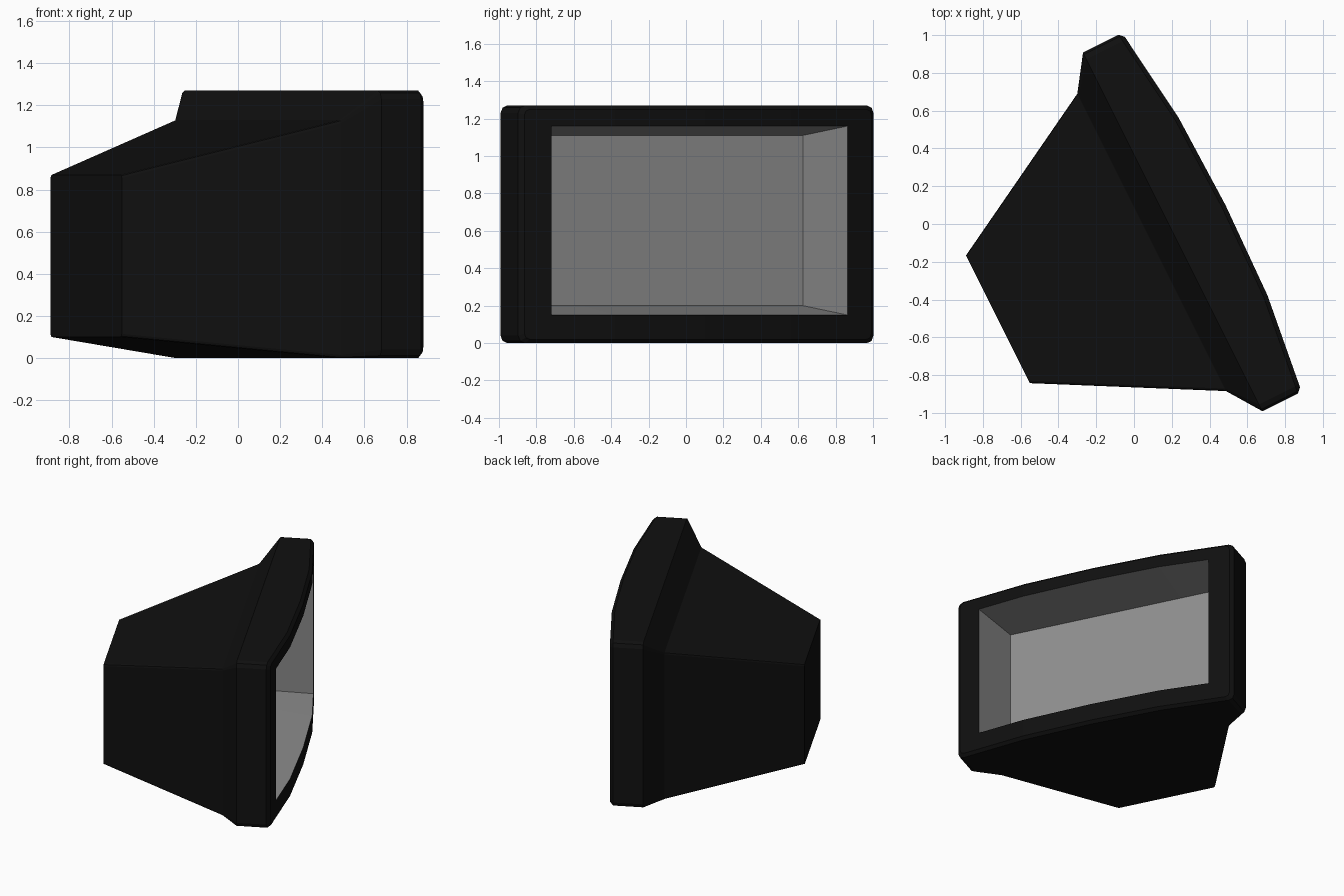
import bpy, bmesh, math

if "Cube" in bpy.data.objects:
    bpy.data.objects.remove(bpy.data.objects["Cube"])

ANGLE = math.radians(-63.43)          # the monitor is turned about z
OFFSET = 0.129                        # shift along its own width


def material(name, rgb):
    m = bpy.data.materials.new(name)
    m.diffuse_color = (*rgb, 1)
    m.use_nodes = True
    m.node_tree.nodes["Principled BSDF"].inputs["Base Color"].default_value = m.diffuse_color
    return m


black = material("black plastic", (0.005, 0.005, 0.005))
grey = material("grey screen", (0.27, 0.27, 0.27))


def front_depth(u):
    """Faceted bulge of the front of the bezel."""
    a = abs(u)
    if a < 0.525:
        return 0.478 - 0.015 * a / 0.525
    return 0.463 - 0.063 * (a - 0.525) / 0.51


def outline(half, z0, z1, r, depth):
    """Rectangle with chamfered corners; depth is a number or a function of u."""
    mid = 0.525 if half > 0.6 else half / 2
    pts = [(u, z0) for u in (-mid, 0, mid)]

    def corner(cu, cz, start):
        for k in range(3):
            t = math.radians(start + 45 * k)
            pts.append((cu + r * math.cos(t), cz + r * math.sin(t)))

    corner(half - r, z0 + r, -90)
    corner(half - r, z1 - r, 0)
    pts.extend((u, z1) for u in (mid, 0, -mid))
    corner(-half + r, z1 - r, 90)
    corner(-half + r, z0 + r, 180)
    return [(u, depth(u) if callable(depth) else depth, z) for u, z in pts]


def loft(name, sections, mat, cap):
    bm = bmesh.new()
    rings = [[bm.verts.new(p) for p in outline(*s)] for s in sections]
    n = len(rings[0])
    for a, b in zip(rings, rings[1:]):
        for i in range(n):
            j = (i + 1) % n
            bm.faces.new((a[i], b[i], b[j], a[j]))
    bm.faces.new(rings[0] if cap == "first" else rings[-1][::-1])
    bmesh.ops.remove_doubles(bm, verts=bm.verts, dist=1e-5)
    me = bpy.data.meshes.new(name)
    bm.to_mesh(me)
    bm.free()
    me.materials.append(mat)
    ob = bpy.data.objects.new(name, me)
    ob.rotation_euler.z = ANGLE
    ob.location = (OFFSET * math.cos(ANGLE), OFFSET * math.sin(ANGLE), 0)
    bpy.context.collection.objects.link(ob)
    return ob


# casing: tapered back, flared shoulder, bezel rim and curved front frame
loft("casing", [
    (0.378, 0.10, 0.87, 0.015, -0.870),
    (0.880, 0.00, 1.13, 0.015, 0.040),
    (1.062, 0.00, 1.27, 0.040, 0.165),
    (1.062, 0.00, 1.27, 0.040, lambda u: front_depth(u) - 0.022),
    (1.037, 0.02, 1.25, 0.030, front_depth),
    (0.885, 0.15, 1.16, 0.0, front_depth),
], black, "first")

# recessed screen: sloping walls and flat back
loft("screen", [
    (0.885, 0.15, 1.16, 0.0, front_depth),
    (0.790, 0.20, 1.11, 0.0, 0.075),
], grey, "last")
